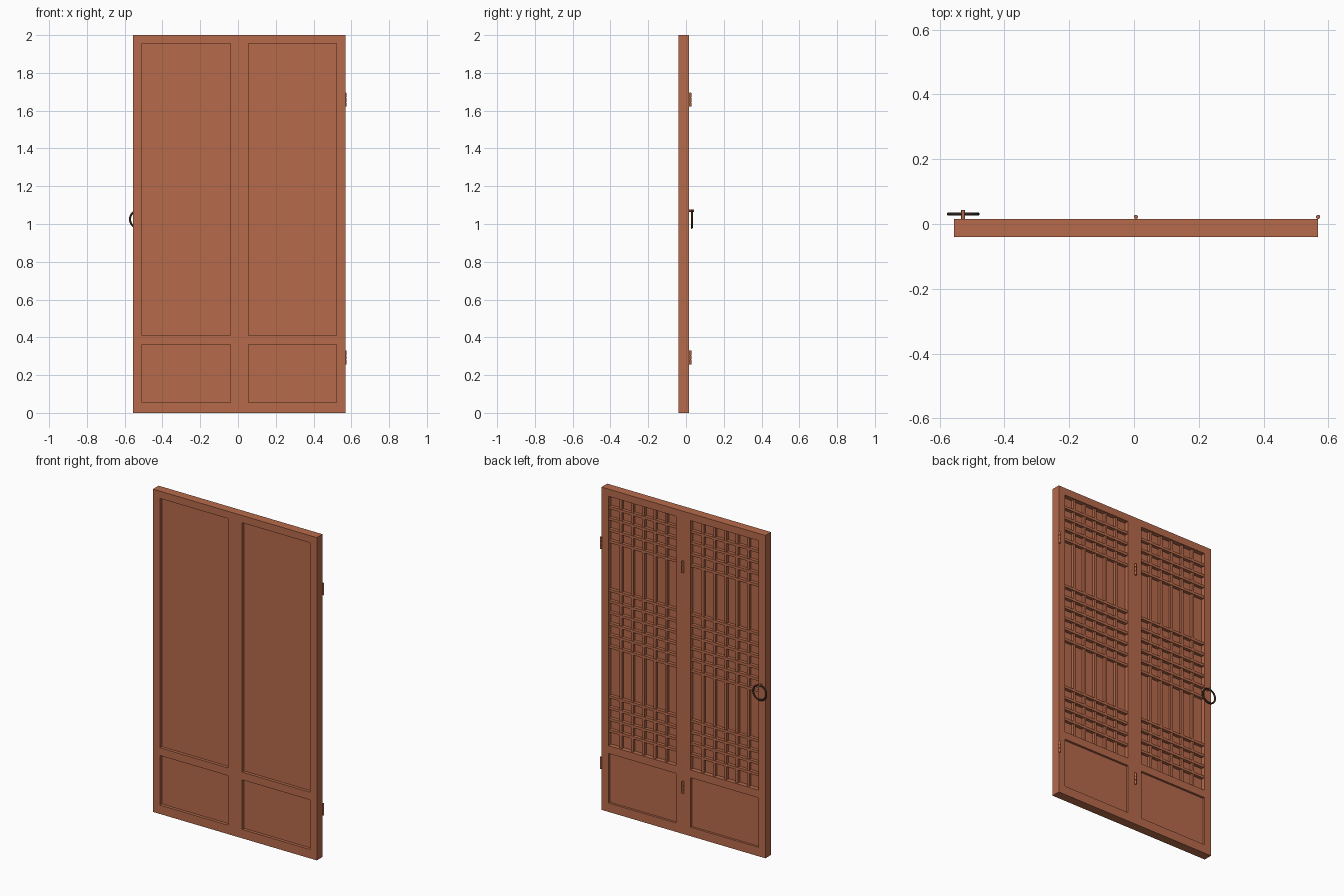
import bpy, bmesh, math
from mathutils import Matrix, Vector

cube = bpy.data.objects.get("Cube")
if cube:
    bpy.data.objects.remove(cube, do_unlink=True)


def material(name, rgb):
    m = bpy.data.materials.new(name)
    m.use_nodes = True
    m.diffuse_color = (*rgb, 1)
    m.node_tree.nodes["Principled BSDF"].inputs["Base Color"].default_value = (*rgb, 1)
    return m


WOOD = material("red brown wood", (0.47, 0.145, 0.07))
IRON = material("dark iron", (0.09, 0.045, 0.03))


def finish(name, bm, mat, smooth=False):
    bmesh.ops.recalc_face_normals(bm, faces=bm.faces)
    mesh = bpy.data.meshes.new(name)
    bm.to_mesh(mesh)
    bm.free()
    mesh.materials.append(mat)
    ob = bpy.data.objects.new(name, mesh)
    bpy.context.scene.collection.objects.link(ob)
    if smooth:
        bpy.ops.object.select_all(action='DESELECT')
        ob.select_set(True)
        bpy.context.view_layer.objects.active = ob
        bpy.ops.object.shade_smooth_by_angle(angle=math.radians(40))
    return ob


def add_box(bm, x, y, z):
    """Box from (min, max) ranges."""
    size = [r[1] - r[0] for r in (x, y, z)]
    mid = Vector([(r[0] + r[1]) / 2 for r in (x, y, z)])
    bmesh.ops.create_cube(bm, size=1, matrix=Matrix.Translation(mid) @ Matrix.Diagonal((*size, 1)))


def add_rod(bm, radius, length, centre, rot=Matrix.Identity(4)):
    bmesh.ops.create_cone(bm, cap_ends=True, segments=16, radius1=radius, radius2=radius,
                          depth=length, matrix=Matrix.Translation(centre) @ rot)


FRONT, BACK = -0.04, 0.0155
PANEL_FRONT = -0.021
LEAVES = [(-0.508, -0.041), (0.056, 0.521)]
LOWER, UPPER = (0.055, 0.362), (0.41, 1.955)

# Door frame: grid of cells with four openings, extruded to thickness
xs = [-0.555, *LEAVES[0], *LEAVES[1], 0.568]
zs = [0, *LOWER, *UPPER, 2]
bm = bmesh.new()
grid = [[bm.verts.new((x, FRONT, z)) for z in zs] for x in xs]
for i in range(len(xs) - 1):
    for j in range(len(zs) - 1):
        if not (i % 2 and j % 2):
            bm.faces.new((grid[i][j], grid[i + 1][j], grid[i + 1][j + 1], grid[i][j + 1]))
ext = bmesh.ops.extrude_face_region(bm, geom=bm.faces[:], use_keep_orig=True)
bmesh.ops.translate(bm, vec=(0, BACK - FRONT, 0),
                    verts=[g for g in ext["geom"] if isinstance(g, bmesh.types.BMVert)])
finish("door_frame", bm, WOOD)

# Recessed panels
for side, x in zip(("right", "left"), LEAVES):
    for level, z, back in (("lower", LOWER, 0.002), ("upper", UPPER, -0.012)):
        bm = bmesh.new()
        add_box(bm, x, (PANEL_FRONT, back), z)
        finish(f"{side}_{level}_panel", bm, WOOD)

# Lattice on the back of the upper panels
ROW = 0.07
ROW_GROUPS = [(0.072, 4), (0.585, 6), (1.245, 4)]   # drop from the top, bar count
for side, x in zip(("right", "left"), LEAVES):
    bm = bmesh.new()
    for k in range(1, 6):
        c = x[0] + (x[1] - x[0]) * k / 6
        add_box(bm, (c - 0.008, c + 0.008), (-0.013, 0.005), UPPER)
    finish(f"{side}_lattice_uprights", bm, WOOD)
    bm = bmesh.new()
    for start, count in ROW_GROUPS:
        for k in range(count):
            c = UPPER[1] - start - k * ROW
            add_box(bm, x, (-0.013, 0.008), (c - 0.008, c + 0.008))
    finish(f"{side}_lattice_rails", bm, WOOD)

# Hinges: three knuckles on a thin pin
for place, x in (("centre", 0.006), ("left", 0.568)):
    for level, z in (("lower", 0.293), ("upper", 1.658)):
        bm = bmesh.new()
        add_rod(bm, 0.004, 0.074, Vector((x, 0.022, z)))
        for k in (-1, 0, 1):
            add_rod(bm, 0.0065, 0.022, Vector((x, 0.022, z + k * 0.025)))
        finish(f"{place}_{level}_hinge", bm, WOOD, True)

# Pull handle: stem and hanging ring
HX = -0.527
bm = bmesh.new()
turn = Matrix.Rotation(math.pi / 2, 4, 'X')
add_rod(bm, 0.006, 0.03, Vector((HX, 0.028, 1.07)), turn)
finish("handle_stem", bm, WOOD, True)

bpy.ops.mesh.primitive_torus_add(location=(HX, 0.031, 1.025), rotation=(math.pi / 2, 0, 0),
                                 major_radius=0.045, minor_radius=0.0055,
                                 major_segments=32, minor_segments=10)
ring = bpy.context.object
ring.name = "handle_ring"
ring.data.materials.append(IRON)
bpy.ops.object.shade_smooth_by_angle()
